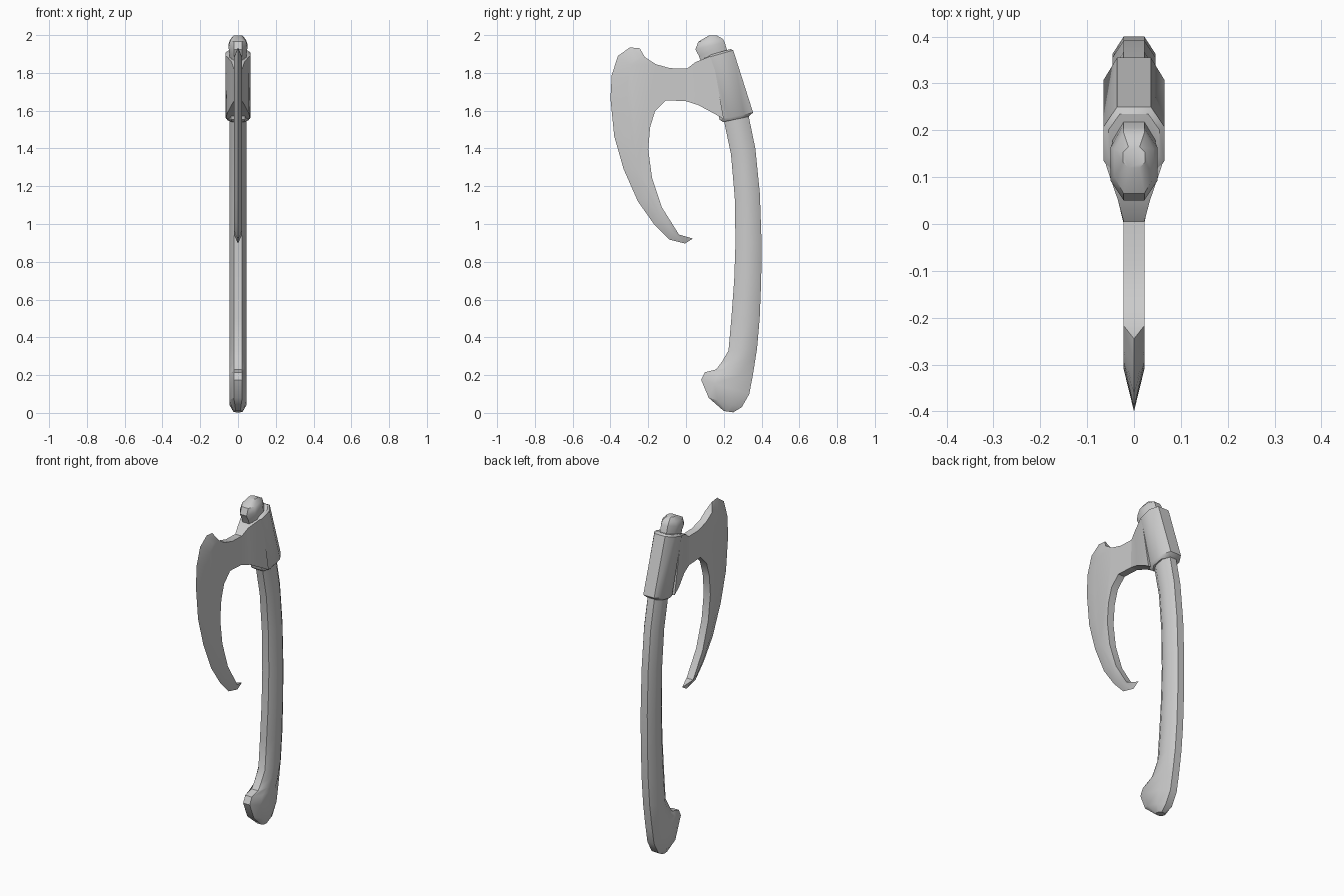
import bpy, bmesh, math

cube = bpy.data.objects.get("Cube")
if cube:
    bpy.data.objects.remove(cube, do_unlink=True)

steel = bpy.data.materials.new("plain grey")
steel.use_nodes = True
grey = (0.6, 0.6, 0.6, 1)
steel.diffuse_color = grey
steel.node_tree.nodes["Principled BSDF"].inputs["Base Color"].default_value = grey


def finish(name, bm, angle=35):
    bmesh.ops.remove_doubles(bm, verts=bm.verts[:], dist=0.0005)
    bmesh.ops.recalc_face_normals(bm, faces=bm.faces[:])
    me = bpy.data.meshes.new(name)
    bm.to_mesh(me)
    bm.free()
    me.materials.append(steel)
    ob = bpy.data.objects.new(name, me)
    bpy.context.collection.objects.link(ob)
    bpy.ops.object.select_all(action='DESELECT')
    ob.select_set(True)
    bpy.context.view_layer.objects.active = ob
    bpy.ops.object.shade_smooth_by_angle(angle=math.radians(angle))
    return ob


def octagon_loft(name, stations):
    """Each station: front (y, z), back (y, z), half width, half width of the flat."""
    bm = bmesh.new()
    rings = []
    for (fy, fz), (by, bz), w, flat in stations:
        section = [(flat, 0), (w, .27), (w, .73), (flat, 1),
                   (-flat, 1), (-w, .73), (-w, .27), (-flat, 0)]
        rings.append([bm.verts.new((x, fy + (by - fy) * t, fz + (bz - fz) * t))
                      for x, t in section])
    for a, b in zip(rings, rings[1:]):
        for i in range(8):
            j = (i + 1) % 8
            bm.faces.new((a[i], a[j], b[j], b[i]))
    bm.faces.new(rings[0])
    bm.faces.new(rings[-1])
    return finish(name, bm)


# Curved haft with hooked pommel, running through the socket to the top knob
W, F = .046, .022
haft = [((.20, .01), (.25, .003), .024, .012),
        ((.12, .08), (.295, .03), W, F),
        ((.08, .175), (.335, .10), W, F),
        ((.10, .215), (.352, .19), W, F),
        ((.16, .23), (.362, .25), W, F),
        ((.19, .27), (.368, .29), W, F),
        ((.225, .33), (.376, .34), W, F),
        ((.24, .50), (.390, .50), W, F),
        ((.255, .70), (.398, .70), W, F),
        ((.262, .90), (.400, .90), W, F),
        ((.258, 1.14), (.391, 1.16), W, F),
        ((.238, 1.37), (.367, 1.40), W, F),
        ((.20, 1.55), (.33, 1.58), W, F)]
octagon_loft("haft", haft)

octagon_loft("top_knob", [
    ((.09, 1.83), (.235, 1.87), W, F),
    ((.068, 1.89), (.213, 1.935), W, F),
    ((.05, 1.925), (.205, 1.962), .05, F),
    ((.065, 1.965), (.195, 1.98), .042, F),
    ((.12, 1.997), (.165, 1.997), .024, .012)])

# Tilted socket with thin chamfered rims
octagon_loft("socket", [
    ((.195, 1.54), (.33, 1.568), .054, .03),
    ((.178, 1.552), (.355, 1.59), .065, .036),
    ((.092, 1.875), (.25, 1.92), .065, .036),
    ((.11, 1.89), (.235, 1.926), .054, .03)])

# Neck flaring from the blade into the socket: top, bottom, half width
T = .022
neck = [((.005, 1.822), (0, 1.65), T),
        ((.05, 1.857), (.064, 1.63), .034),
        ((.12, 1.885), (.148, 1.585), .058),
        ((.14, 1.888), (.20, 1.555), .064)]
bm = bmesh.new()
rows = [[bm.verts.new((s * w, *p)) for p, s in ((top, 1), (low, 1), (low, -1), (top, -1))]
        for top, low, w in neck]
for a, b in zip(rows, rows[1:]):
    for i in range(4):
        j = (i + 1) % 4
        bm.faces.new((a[i], a[j], b[j], b[i]))
bm.faces.new(rows[0])
bm.faces.new(rows[-1])
finish("blade_neck", bm)

# Bearded crescent blade: flat cheek outlined by back edge and bevel line
back = [(-.037, .944), (-.127, 1.087), (-.18, 1.246), (-.20, 1.395),
        (-.19, 1.512), (-.164, 1.597), (-.106, 1.655), (0, 1.65),
        (.005, 1.822), (-.085, 1.825), (-.16, 1.846), (-.217, 1.883)]
bevel = [(-.217, 1.883), (-.27, 1.878), (-.295, 1.84), (-.307, 1.76), (-.31, 1.65),
         (-.298, 1.46), (-.26, 1.285), (-.20, 1.135), (-.135, 1.03),
         (-.08, .968), (-.037, .944)]
edge = [(-.245, 1.93), (-.297, 1.935), (-.36, 1.89), (-.393, 1.79), (-.40, 1.665),
        (-.38, 1.465), (-.33, 1.29), (-.255, 1.12), (-.17, 1.0),
        (-.09, .918), (-.005, .897)]
point = (.037, .923)

bm = bmesh.new()


def face(*points):
    bm.faces.new([bm.verts.new(p) for p in points])


for s in (T, -T):
    face(*[(s, *p) for p in back + bevel[1:-1]])
    for i in range(len(edge) - 1):
        face((s, *bevel[i]), (s, *bevel[i + 1]), (0, *edge[i + 1]), (0, *edge[i]))
    face((s, *bevel[-1]), (0, *point), (0, *edge[-1]))
for a, b in zip(back, back[1:]):
    face((T, *a), (T, *b), (-T, *b), (-T, *a))
face((T, *bevel[0]), (-T, *bevel[0]), (0, *edge[0]))
face((T, *bevel[-1]), (-T, *bevel[-1]), (0, *point))
finish("blade", bm, 30)
